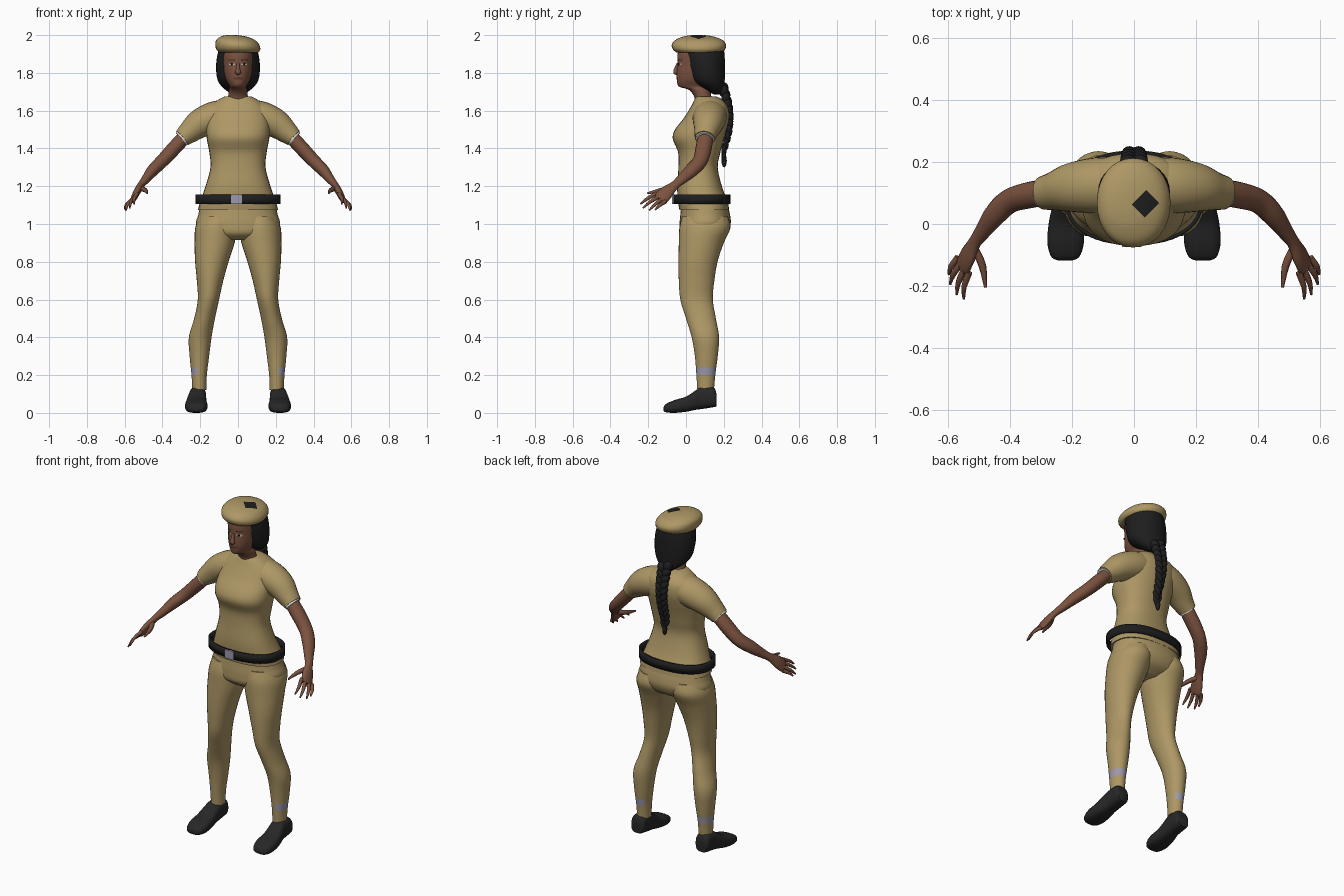
import bpy, bmesh, math
from mathutils import Vector

cube = bpy.data.objects.get("Cube")
if cube:
    bpy.data.objects.remove(cube, do_unlink=True)


def material(name, red, green, blue):
    mat = bpy.data.materials.new(name)
    mat.use_nodes = True
    color = (red, green, blue, 1)
    mat.diffuse_color = color
    shader = next(n for n in mat.node_tree.nodes if n.type == "BSDF_PRINCIPLED")
    shader.inputs["Base Color"].default_value = color
    shader.inputs["Roughness"].default_value = 0.8
    return mat


khaki = material("khaki cloth", 0.42, 0.31, 0.13)
skin = material("brown skin", 0.2, 0.085, 0.05)
lip = material("dark lips", 0.12, 0.045, 0.03)
black = material("black hair and leather", 0.013, 0.013, 0.013)
shoe_black = material("charcoal shoe", 0.02, 0.02, 0.021)
lavender = material("lavender grey", 0.34, 0.32, 0.42)
white = material("white trim", 0.75, 0.75, 0.72)


def finish(name, bm, mats, angle=50):
    bmesh.ops.recalc_face_normals(bm, faces=bm.faces)
    mesh = bpy.data.meshes.new(name)
    bm.to_mesh(mesh)
    bm.free()
    for mat in mats:
        mesh.materials.append(mat)
    obj = bpy.data.objects.new(name, mesh)
    bpy.context.collection.objects.link(obj)
    bpy.ops.object.select_all(action="DESELECT")
    obj.select_set(True)
    bpy.context.view_layer.objects.active = obj
    bpy.ops.object.shade_smooth_by_angle(angle=math.radians(angle))
    return obj


def smooth_keys(keys, steps):
    """Catmull-Rom interpolation of equally long tuples."""
    result = []
    last = len(keys) - 1
    for i in range(last):
        quad = [keys[max(0, min(last, i + k))] for k in (-1, 0, 1, 2)]
        for step in range(steps):
            t = step / steps
            result.append([0.5 * (2 * b + (c - a) * t + (2 * a - 5 * b + 4 * c - d) * t ** 2
                                  + (3 * b - a - 3 * c + d) * t ** 3)
                           for a, b, c, d in zip(*quad)])
    result.append(list(keys[-1]))
    return result


def skin_rings(rings, cap=True):
    bm = bmesh.new()
    loops = [[bm.verts.new(p) for p in ring] for ring in rings]
    for low, high in zip(loops, loops[1:]):
        for i in range(len(low)):
            j = (i + 1) % len(low)
            bm.faces.new((low[i], low[j], high[j], high[i]))
    if cap:
        bm.faces.new(loops[0])
        bm.faces.new(loops[-1])
    return bm


def outline(power, count):
    for i in range(count):
        angle = math.tau * i / count
        c, s = math.cos(angle), math.sin(angle)
        yield (math.copysign(abs(c) ** (2 / power), c), math.copysign(abs(s) ** (2 / power), s))


def loft(keys, axis="z", side=1, power=2, steps=5, count=32, cap=True):
    """Each key holds a level, then the low and high limits of both cross directions."""
    rings = []
    for level, a, b, c, d in smooth_keys(keys, steps):
        ring = []
        for u, v in outline(power, count):
            across, other = side * ((a + b) / 2 + u * (b - a) / 2), (c + d) / 2 + v * (d - c) / 2
            ring.append((across, other, level) if axis == "z" else (across, level, other))
        rings.append(ring)
    return skin_rings(rings, cap)


def centred(keys):
    return [(z, -w, w, front, back) for z, w, front, back in keys]


def tube(keys, side=1, steps=5, count=16, cap=True):
    """Each key holds a centre, then the radius along y and the radius across it."""
    path = smooth_keys(keys, steps)
    points = [Vector(k[:3]) for k in path]
    rings = []
    for i, key in enumerate(path):
        tangent = (points[min(i + 1, len(path) - 1)] - points[max(i - 1, 0)]).normalized()
        along = Vector((0, 1, 0))
        along = (along - tangent * along.dot(tangent)).normalized()
        across = tangent.cross(along)
        ring = [points[i] + along * u * key[3] + across * v * key[4] for u, v in outline(2, count)]
        rings.append([(side * p.x, p.y, p.z) for p in ring])
    return skin_rings(rings, cap)


def ball(name, centre, size, mat, tilt=0):
    bm = bmesh.new()
    bmesh.ops.create_uvsphere(bm, u_segments=16, v_segments=10, radius=1)
    obj = finish(name, bm, [mat])
    obj.location, obj.scale, obj.rotation_euler = centre, size, (0, tilt, 0)
    return obj


def decal(name, target, centre, size, mat, rotation):
    """Thin patch that clings to the surface of another part."""
    bm = bmesh.new()
    bmesh.ops.create_grid(bm, x_segments=8, y_segments=8, size=1)
    obj = finish(name, bm, [mat])
    obj.location, obj.rotation_euler = centre, rotation
    obj.scale = (size[0], size[1], 1)
    wrap = obj.modifiers.new("cling", "SHRINKWRAP")
    wrap.target, wrap.wrap_method, wrap.offset = target, "PROJECT", 0.002
    wrap.use_project_z = True
    wrap.use_negative_direction = wrap.use_positive_direction = True
    wrap.wrap_mode = "ABOVE_SURFACE"


# Shirt body and seat of the trousers
finish("shirt", loft(centred([
    (1.075, .212, -.035, .228), (1.12, .2, -.042, .22), (1.2, .172, -.047, .19),
    (1.3, .146, -.04, .168), (1.38, .152, -.042, .182), (1.45, .165, -.07, .2),
    (1.5, .168, -.058, .215), (1.56, .165, -.012, .228), (1.62, .148, .025, .222),
    (1.66, .1, .045, .19), (1.675, .07, .055, .16)]), power=2.4), [khaki])
finish("trouser_seat", loft(centred([
    (1.1, .2, -.025, .22), (1.05, .21, -.03, .233), (1, .222, -.034, .236),
    (.95, .19, -.03, .21), (.915, .09, .01, .15)]), power=2.2), [khaki])

# Belt and buckle
belt = finish("belt", loft(centred([(1.105, .225, -.068, .235), (1.155, .225, -.068, .235)]),
                           power=2.3, steps=1, count=48, cap=False), [black])
belt.modifiers.new("thickness", "SOLIDIFY").thickness = 0.012
bm = bmesh.new()
bmesh.ops.create_cube(bm, size=1)
buckle = finish("buckle", bm, [lavender])
buckle.location, buckle.scale = (-.008, -.07, 1.13), (.06, .009, .05)

# Limbs, built once per side
for side, word in ((1, "left_"), (-1, "right_")):
    leg = finish(word + "trouser_leg", loft([
        (1.04, .02, .2, -.02, .222), (.98, .005, .226, -.035, .235), (.9, .018, .23, -.038, .2),
        (.8, .05, .227, -.04, .167), (.7, .078, .218, -.038, .15), (.6, .1, .213, -.03, .142),
        (.5, .122, .232, 0, .158), (.4, .14, .26, .03, .175), (.3, .153, .256, .047, .168),
        (.2, .165, .246, .055, .155), (.12, .168, .242, .06, .148)], side=side, steps=7),
        [khaki, lavender])
    for face in leg.data.polygons:
        if .2 < face.center.z < .243 and (face.normal.x * side > .3 or face.normal.y > .6):
            face.material_index = 1

    finish(word + "shoe", loft([
        (-.118, .2, .245, .01, .03), (-.105, .176, .268, .003, .048), (-.06, .162, .28, 0, .068),
        (0, .165, .276, .006, .086), (.05, .168, .266, .016, .118), (.08, .168, .26, .02, .134),
        (.145, .17, .258, .03, .134), (.162, .18, .25, .035, .1)],
        axis="y", side=side, power=2.8), [shoe_black])

    finish(word + "sleeve", tube([
        (.03, .13, 1.585, .085, .075), (.12, .125, 1.565, .09, .085), (.2, .118, 1.532, .08, .077),
        (.26, .106, 1.485, .062, .06), (.295, .1, 1.455, .054, .048)], side, count=24), [khaki])
    finish(word + "sleeve_trim", tube([
        (.285, .1, 1.463, .049, .043), (.3, .099, 1.45, .049, .043)], side, steps=1), [white])
    finish(word + "arm", tube([
        (.26, .105, 1.485, .04, .036), (.33, .095, 1.41, .043, .038), (.4, .075, 1.335, .04, .035),
        (.45, .03, 1.285, .038, .032), (.49, -.025, 1.235, .028, .023),
        (.515, -.06, 1.205, .024, .018), (.535, -.1, 1.17, .037, .019),
        (.55, -.13, 1.14, .04, .016), (.556, -.142, 1.13, .034, .011)], side), [skin])

    # Four fingers fan out from the knuckles
    tips = [(.55, -.242, 1.105), (.573, -.228, 1.085), (.594, -.195, 1.072), (.598, -.163, 1.075)]
    knuckles = Vector((.551, -.132, 1.14))
    fan = Vector((.012, .016, -.014))
    for i, tip in enumerate(tips):
        root = knuckles + fan * (i - 1.5)
        bend = root.lerp(Vector(tip), .55) + Vector((.007, 0, .005))
        finish(word + "finger", tube([
            (*root, .011, .011), (*bend, .0095, .009), (*tip, .004, .004)],
            side, steps=3, count=8), [skin])
    finish(word + "thumb", tube([
        (.515, -.08, 1.19, .014, .014), (.49, -.135, 1.178, .013, .012),
        (.48, -.205, 1.163, .005, .005)], side, steps=3, count=8), [skin])

# Head and neck
head = finish("head", loft(centred([
    (1.62, .075, .045, .15), (1.67, .054, .045, .135), (1.71, .048, .015, .13),
    (1.728, .044, -.038, .13), (1.76, .062, -.048, .14), (1.8, .074, -.05, .16),
    (1.85, .08, -.046, .17), (1.9, .082, -.045, .17), (1.94, .07, -.03, .16)])), [skin])
finish("nose", tube([
    (0, -.042, 1.85, .008, .007), (0, -.052, 1.82, .011, .011),
    (0, -.055, 1.803, .012, .017), (0, -.047, 1.795, .008, .012)], steps=3, count=10), [skin])
facing = (math.pi / 2, 0, 0)
decal("mouth", head, (0, -.07, 1.772), (.025, .0065), lip, facing)
for side, word in ((1, "left_"), (-1, "right_")):
    decal(word + "eye", head, (.033 * side, -.07, 1.846), (.014, .005), white, facing)
    decal(word + "brow", head, (.034 * side, -.07, 1.868), (.018, .003), black, facing)
    ball(word + "iris", (.033 * side, -.04, 1.846), (.006, .006, .006), black)

# Hair and braid
finish("hair", loft(centred([
    (1.685, .03, .15, .2), (1.72, .078, .085, .203), (1.76, .107, .03, .205),
    (1.82, .116, .006, .206), (1.88, .112, -.01, .205), (1.93, .1, -.028, .2)])), [black])
rows = 11
for i in range(rows):
    t = i / (rows - 1)
    width = .034 - .018 * t
    depth = .2 + .032 * math.sin(math.pi * min(1, t * 1.1))
    for side in (1, -1):
        ball("braid_strand", (side * width * .55, depth, 1.71 - .35 * t - .008 * side),
             (width * .75, width * .75, .034), black, side * .5)
ball("braid_tail", (0, .202, 1.335), (.014, .014, .035), black)

# Beret and its badge
beret = finish("beret", loft([
    (1.908, -.1, .108, -.05, .19), (1.925, -.115, .118, -.07, .207), (1.95, -.12, .112, -.075, .212),
    (1.975, -.115, .088, -.055, .192), (1.993, -.09, .04, -.012, .145), (2, -.06, -.01, .03, .1)],
    power=2.1), [khaki])
decal("beret_badge", beret, (.037, .065, 2.02), (.033, .03), black, (0, 0, math.pi / 4))
